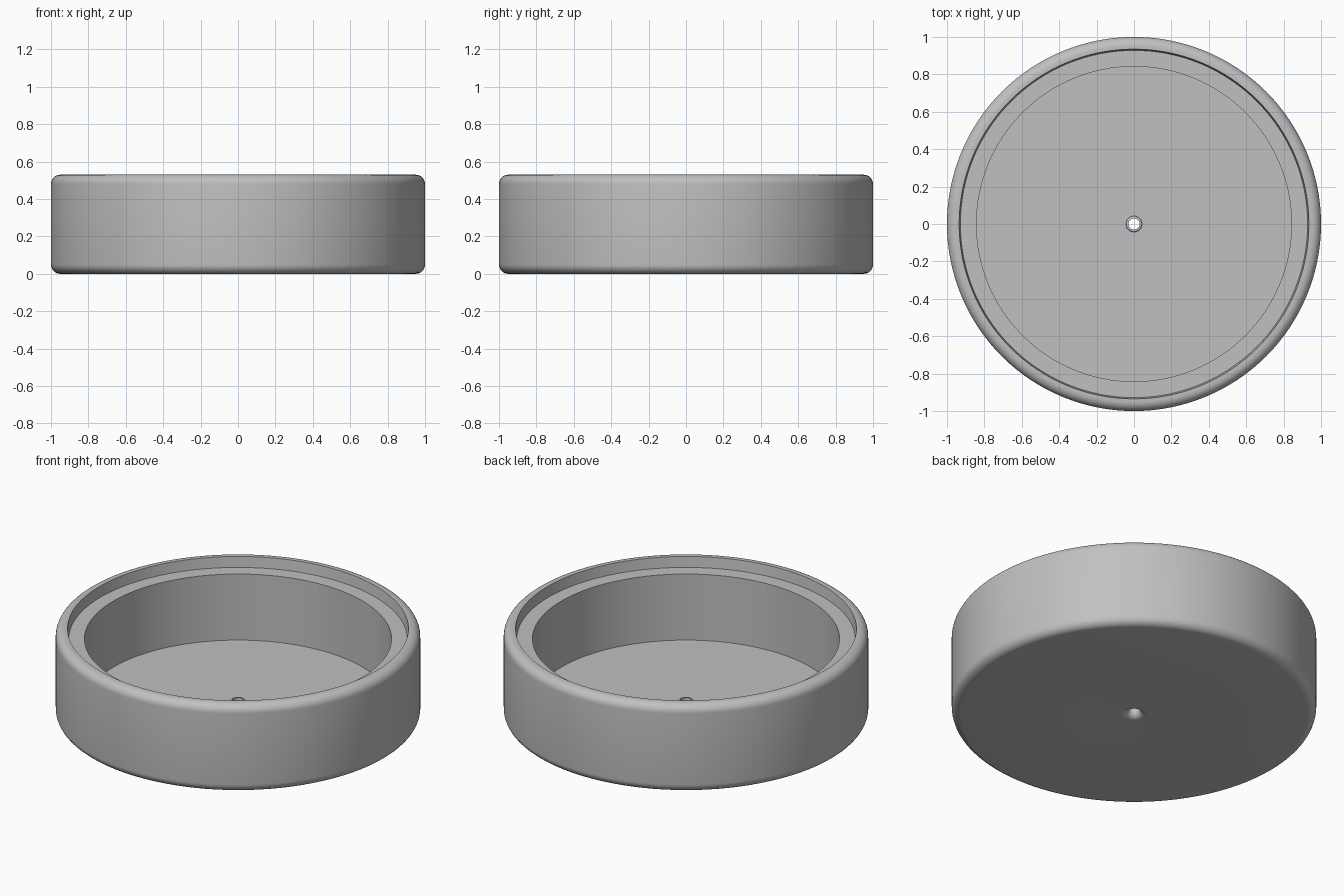
import bpy, bmesh
from math import cos, sin, pi, radians

cube = bpy.data.objects.get("Cube")
if cube:
    bpy.data.objects.remove(cube, do_unlink=True)

SEGMENTS = 128


def arc(cx, cz, r, start, end, steps=8):
    """Points of a rounded corner in the radius-height plane."""
    angles = [radians(start + (end - start) * i / steps) for i in range(steps + 1)]
    return [(cx + r * cos(a), cz + r * sin(a)) for a in angles]


def lathe(name, profile, material):
    """Revolve a closed radius-height profile about the z axis."""
    bm = bmesh.new()
    rings = []
    for i in range(SEGMENTS):
        a = 2 * pi * i / SEGMENTS
        rings.append([bm.verts.new((r * cos(a), r * sin(a), z)) for r, z in profile])
    n = len(profile)
    for i, ring in enumerate(rings):
        nxt = rings[(i + 1) % SEGMENTS]
        for j in range(n):
            k = (j + 1) % n
            bm.faces.new((ring[j], nxt[j], nxt[k], ring[k]))
    bmesh.ops.recalc_face_normals(bm, faces=bm.faces)
    mesh = bpy.data.meshes.new(name)
    bm.to_mesh(mesh)
    bm.free()
    mesh.materials.append(material)
    obj = bpy.data.objects.new(name, mesh)
    bpy.context.collection.objects.link(obj)
    bpy.ops.object.select_all(action="DESELECT")
    obj.select_set(True)
    bpy.context.view_layer.objects.active = obj
    bpy.ops.object.shade_smooth_by_angle(angle=radians(30))
    return obj


grey = bpy.data.materials.new("light grey")
grey.use_nodes = True
colour = (0.53, 0.53, 0.53, 1)
grey.diffuse_color = colour
grey.node_tree.nodes["Principled BSDF"].inputs["Base Color"].default_value = colour

HEIGHT, FLOOR, LEDGE = 0.53, 0.067, 0.467

# Round tray: rounded outside, stepped inside, small collared hole in the floor
profile = (
    arc(0.95, 0.05, 0.05, -90, 0)
    + arc(0.95, HEIGHT - 0.05, 0.05, 0, 90)
    + [(0.935, HEIGHT), (0.928, LEDGE), (0.842, LEDGE), (0.842, FLOOR), (0.043, FLOOR)]
    + arc(0.035, 0.09, 0.008, 0, 90, 4)
    + [(0.03, 0.098)]
    + arc(0.07, 0.04, 0.04, 180, 270)
)
lathe("round_tray", profile, grey)
